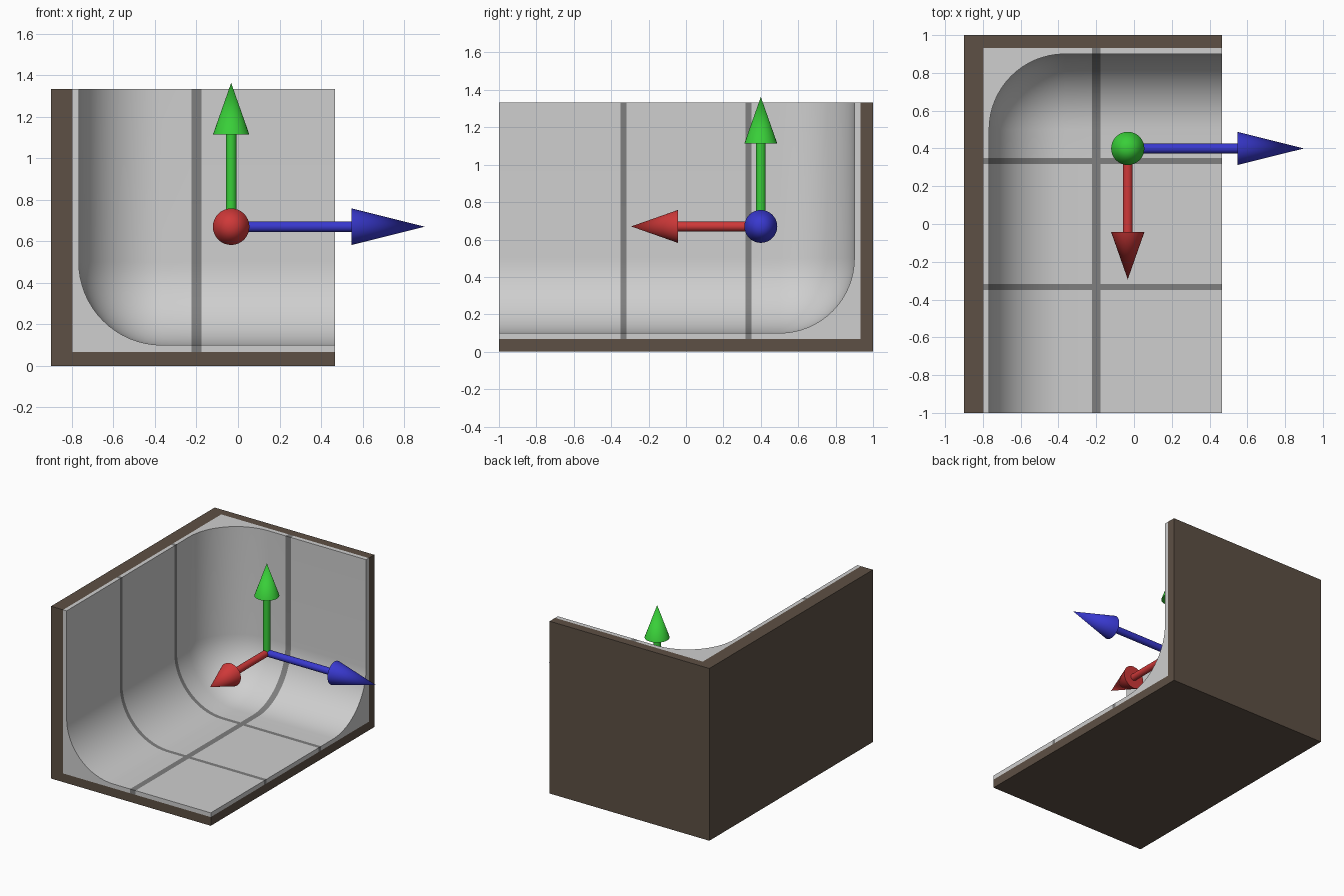
import bpy, bmesh, math
from mathutils import Vector, Matrix

if "Cube" in bpy.data.objects:
    bpy.data.objects.remove(bpy.data.objects["Cube"])


def material(name, rgb):
    m = bpy.data.materials.new(name)
    m.diffuse_color = (*rgb, 1)
    m.use_nodes = True
    m.node_tree.nodes["Principled BSDF"].inputs["Base Color"].default_value = m.diffuse_color
    return m


BROWN = material("brown", (0.11, 0.08, 0.058))
GREY = material("light grey", (0.62, 0.62, 0.62))
DARK = material("dark grey", (0.21, 0.21, 0.21))
RED = material("red", (0.62, 0.04, 0.04))
GREEN = material("green", (0.04, 0.62, 0.04))
BLUE = material("blue", (0.04, 0.04, 0.62))


def finish(name, bm, *mats):
    me = bpy.data.meshes.new(name)
    bm.to_mesh(me)
    bm.free()
    ob = bpy.data.objects.new(name, me)
    bpy.context.collection.objects.link(ob)
    for m in mats:
        me.materials.append(m)
    return ob


def select(ob):
    bpy.ops.object.select_all(action='DESELECT')
    ob.select_set(True)
    bpy.context.view_layer.objects.active = ob


def box(lo, hi, radius=0):
    lo, hi = Vector(lo), Vector(hi)
    bm = bmesh.new()
    size = Matrix.Diagonal((*(hi - lo), 1))
    bmesh.ops.create_cube(bm, size=1, matrix=Matrix.Translation((lo + hi) / 2) @ size)
    if radius:
        bmesh.ops.bevel(bm, geom=bm.edges[:], offset=radius, segments=16,
                        profile=0.5, affect='EDGES')
    return bm


def hollow(name, outer, inner, *mats):
    """Cut the inner volume out of the outer one."""
    ob = finish(name, outer, *mats)
    cutter = finish(name + "_cutter", inner, mats[0])
    cutter.hide_render = True
    mod = ob.modifiers.new("cut", 'BOOLEAN')
    mod.operation, mod.solver, mod.object = 'DIFFERENCE', 'EXACT', cutter
    select(ob)
    bpy.ops.object.modifier_apply(modifier=mod.name)
    bpy.data.objects.remove(cutter)
    return ob


# Outer shell: floor, left wall and back wall
RIGHT, TOP = 0.467, 1.333
hollow("shell", box((-0.9, -1, 0), (RIGHT, 1, TOP)),
       box((-0.797, -3, 0.067), (3, 0.933, 3)), BROWN)

# Lining with a rounded inner corner
lining = hollow("lining", box((-0.797, -1, 0.067), (RIGHT, 0.933, TOP)),
                box((-0.767, -3, 0.1), (3, 0.9, 3), 0.4), GREY, DARK)

# Dark joint strips: axis, centre, half width
strips = [(0, -0.2, 0.023), (1, -0.333, 0.016), (1, 0.333, 0.016)]
bm = bmesh.new()
bm.from_mesh(lining.data)
for axis, centre, half in strips:
    normal = Vector((0, 0, 0))
    normal[axis] = 1
    for side in (-half, half):
        bmesh.ops.bisect_plane(bm, geom=bm.verts[:] + bm.edges[:] + bm.faces[:],
                               plane_co=normal * (centre + side), plane_no=normal)
for f in bm.faces:
    c = f.calc_center_median()
    f.material_index = int(any(
        all(abs(v.co[a] - p) < h + 0.001 for v in f.verts) for a, p, h in strips))
bm.to_mesh(lining.data)
bm.free()
select(lining)
bpy.ops.object.shade_smooth_by_angle(angle=math.radians(30))

# Axis arrows
ORIGIN = Vector((-0.033, 0.4, 0.67))


def arrow(name, direction, shaft, head, mat):
    bm = bmesh.new()
    turn = Matrix.Translation(ORIGIN) @ Vector(direction).to_track_quat('Z', 'Y').to_matrix().to_4x4()
    for r1, r2, start, length in ((0.026, 0.026, 0, shaft), (0.088, 0, shaft, head)):
        bmesh.ops.create_cone(bm, cap_ends=True, segments=32, radius1=r1, radius2=r2, depth=length,
                              matrix=turn @ Matrix.Translation((0, 0, start + length / 2)))
    select(finish(name, bm, mat))
    bpy.ops.object.shade_smooth_by_angle(angle=math.radians(30))


arrow("red_arrow", (0, -1, 0), 0.443, 0.25, RED)
arrow("green_arrow", (0, 0, 1), 0.443, 0.25, GREEN)
arrow("blue_arrow", (1, 0, 0), 0.58, 0.353, BLUE)
